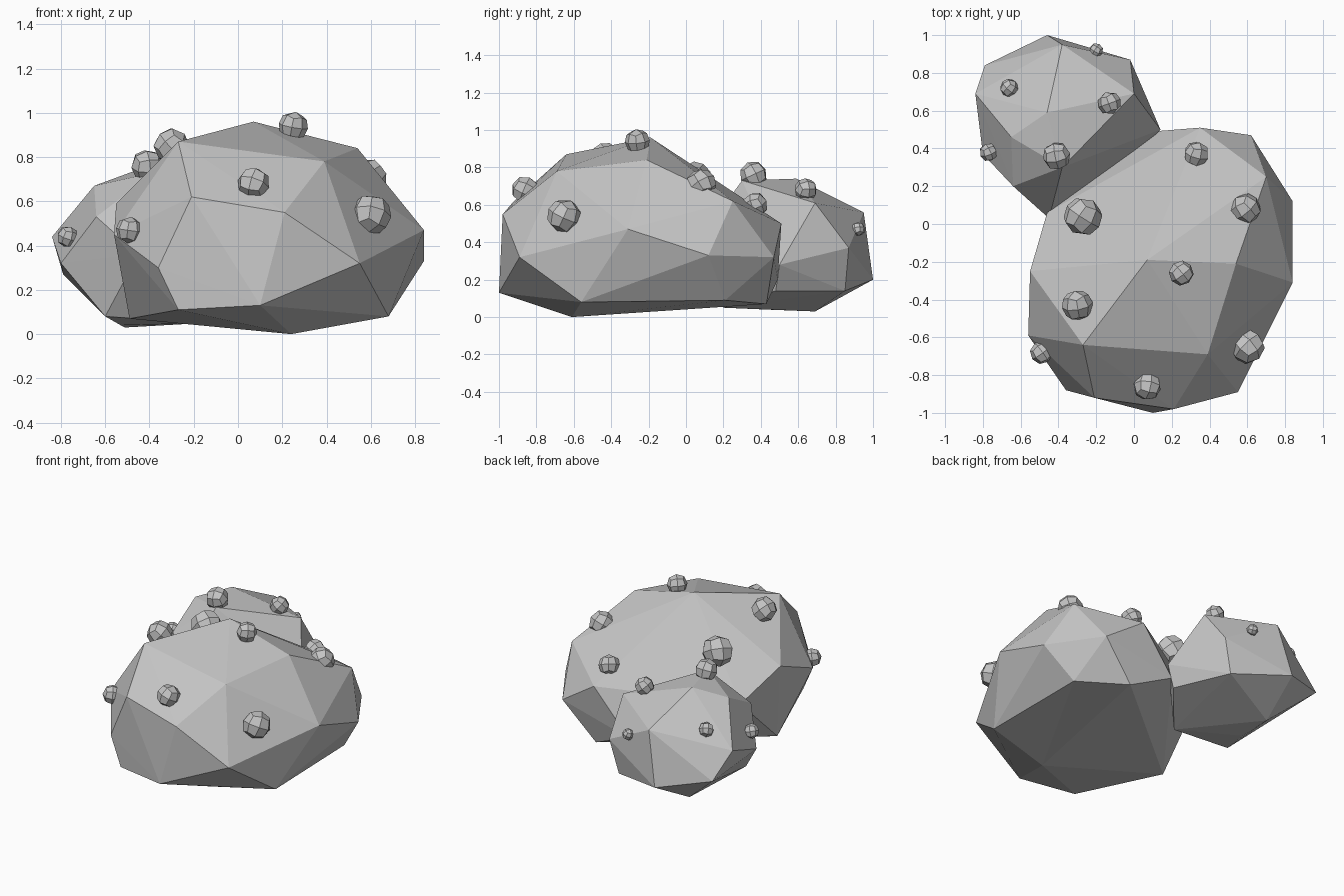
import bpy
import bmesh
import random
from mathutils import Quaternion, Vector

random.seed(4)

default_cube = bpy.data.objects.get("Cube")
if default_cube:
    bpy.data.objects.remove(default_cube, do_unlink=True)


def make_material(name, colour):
    material = bpy.data.materials.new(name)
    material.use_nodes = True
    material.diffuse_color = colour
    material.node_tree.nodes["Principled BSDF"].inputs["Base Color"].default_value = colour
    return material


stone = make_material("stone grey", (0.55, 0.55, 0.55, 1))


def add_object(name, bm):
    """Turn a bmesh into a flat-shaded stone object."""
    bmesh.ops.recalc_face_normals(bm, faces=bm.faces)
    mesh = bpy.data.meshes.new(name)
    bm.to_mesh(mesh)
    bm.free()
    mesh.materials.append(stone)
    obj = bpy.data.objects.new(name, mesh)
    bpy.context.collection.objects.link(obj)
    return obj


def add_boulder(name, corners):
    """Faceted boulder: the convex hull of its chiselled corners."""
    bm = bmesh.new()
    for corner in corners:
        bm.verts.new(corner)
    hull = bmesh.ops.convex_hull(bm, input=bm.verts)
    loose = {item for item in hull["geom_interior"] + hull["geom_unused"]
             if isinstance(item, bmesh.types.BMVert)}
    bmesh.ops.delete(bm, geom=list(loose), context="VERTS")
    return add_object(name, bm)


def add_knob(name, centre, radius, outward):
    """Small rounded cube, turned to face away from its boulder."""
    bm = bmesh.new()
    # The rounding shrinks the cube, so it starts a little larger
    bmesh.ops.create_cube(bm, size=2.4 * radius)
    knob = add_object(name, bm)
    knob.modifiers.new("rounding", "SUBSURF").levels = 1
    knob.modifiers["rounding"].render_levels = 1
    knob.location = centre
    knob.rotation_mode = "QUATERNION"
    spin = Quaternion((0, 0, 1), random.uniform(-0.5, 0.5))
    knob.rotation_quaternion = outward.to_track_quat("Z", "Y") @ spin
    return knob


# Large boulder: crown, shoulders, waist and underside
crown = [(0.07, -0.19, 0.96), (-0.27, -0.64, 0.87), (0.54, -0.21, 0.84), (0.39, -0.69, 0.78)]
shoulders = [(-0.21, -0.92, 0.62), (0.21, -0.98, 0.55), (-0.55, -0.25, 0.59),
             (0.7, 0.25, 0.62), (0.35, 0.51, 0.5)]
waist = [(0.84, -0.31, 0.47), (0.84, 0.12, 0.33), (0.62, 0.47, 0.32), (0.55, -0.89, 0.32),
         (-0.36, -0.88, 0.3), (-0.56, -0.59, 0.45), (-0.46, 0.06, 0.42), (0.1, 0.49, 0.2)]
underside = [(0.1, -1, 0.13), (-0.27, -0.9, 0.11), (-0.49, -0.3, 0.07), (0.24, -0.61, 0),
             (0.68, -0.56, 0.08), (0.67, 0.21, 0.09), (0.39, 0.43, 0.07)]
add_boulder("large_boulder", crown + shoulders + waist + underside)

# Small boulder behind it
crown = [(-0.46, 0.59, 0.74), (-0.38, 0.3, 0.73), (-0.65, 0.46, 0.67)]
shoulders = [(-0.38, 0.95, 0.56), (0, 0.69, 0.61), (-0.84, 0.69, 0.44), (-0.64, 0.2, 0.53)]
waist = [(-0.02, 0.87, 0.37), (0.14, 0.5, 0.28), (-0.8, 0.37, 0.32), (-0.79, 0.84, 0.27),
         (-0.46, 1, 0.2), (-0.45, 0.03, 0.36)]
underside = [(-0.6, 0.2, 0.08), (-0.53, 0.43, 0.04), (-0.51, 0.69, 0.03),
             (-0.08, 0.85, 0.14), (0.08, 0.48, 0.14), (-0.16, 0.2, 0.05)]
add_boulder("small_boulder", crown + shoulders + waist + underside)

# Knobs half sunk into each boulder: x, y, z, radius
large_knobs = [(0.07, -0.86, 0.68, 0.073), (0.6, -0.65, 0.54, 0.09), (-0.49, -0.68, 0.47, 0.06),
               (0.25, -0.26, 0.94, 0.065), (-0.3, -0.43, 0.85, 0.08), (-0.27, 0.04, 0.73, 0.1),
               (0.33, 0.37, 0.6, 0.066), (0.59, 0.08, 0.71, 0.08)]
small_knobs = [(-0.41, 0.36, 0.76, 0.073), (-0.66, 0.72, 0.55, 0.048), (-0.13, 0.64, 0.68, 0.06),
               (-0.2, 0.92, 0.47, 0.037), (-0.77, 0.38, 0.44, 0.048)]
for label, knobs, heart in (("large_boulder_knob", large_knobs, Vector((0.15, -0.2, 0.4))),
                            ("small_boulder_knob", small_knobs, Vector((-0.4, 0.55, 0.35)))):
    for number, (x, y, z, radius) in enumerate(knobs, 1):
        centre = Vector((x, y, z))
        add_knob(f"{label}_{number}", centre, radius, centre - heart)
